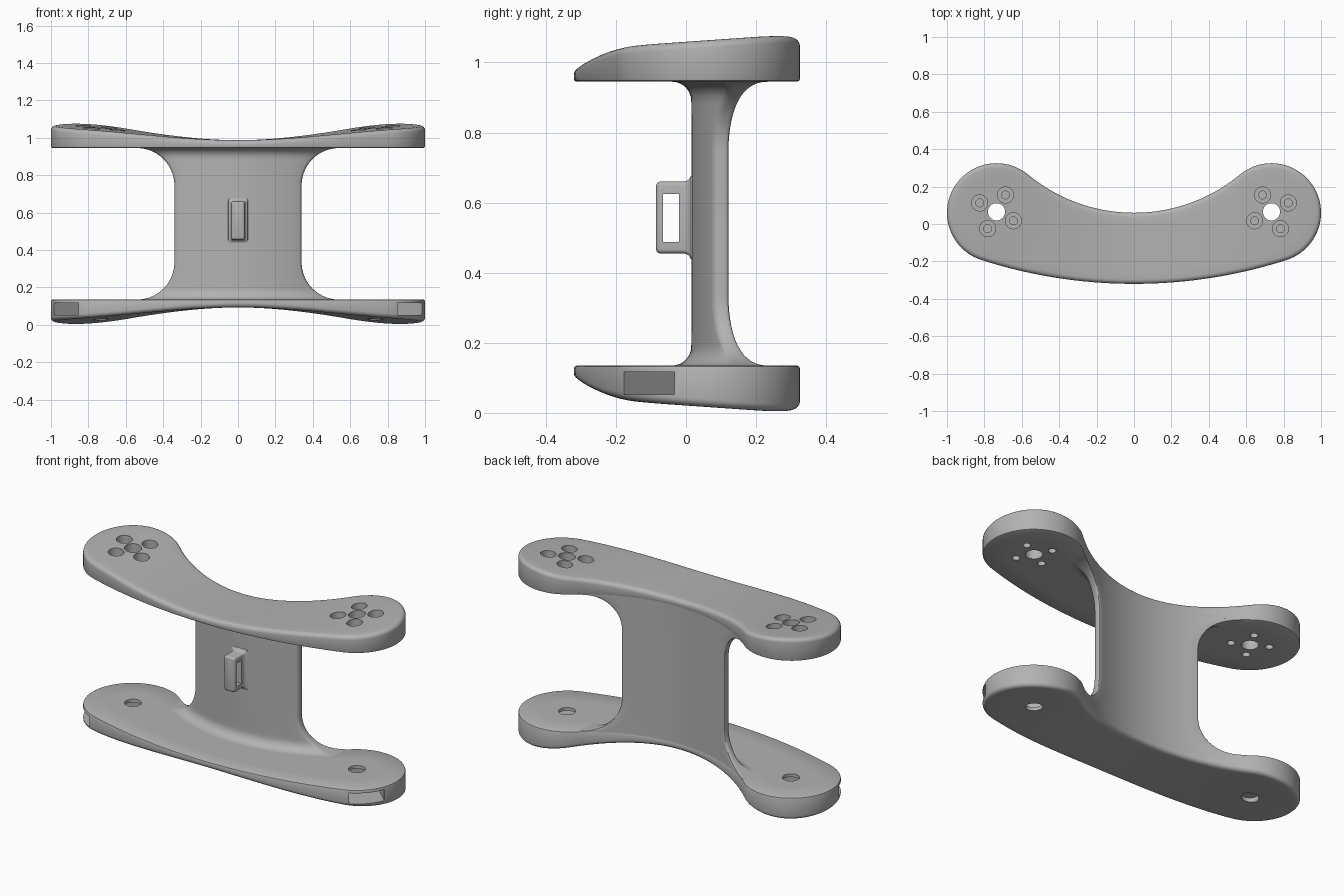
import bpy, bmesh, math
from mathutils import Matrix, Vector

if "Cube" in bpy.data.objects:
    bpy.data.objects.remove(bpy.data.objects["Cube"], do_unlink=True)

grey = bpy.data.materials.new("plain grey")
grey.use_nodes = True
COLOUR = (0.45, 0.45, 0.45, 1)
grey.diffuse_color = COLOUR
grey.node_tree.nodes["Principled BSDF"].inputs["Base Color"].default_value = COLOUR

HEIGHT = 1.08
INNER = 0.945                       # underside of the upper plate
LOBE = Vector((0.735, 0.06))        # centre of the rounded plate end
LOBE_R = 0.265
BACK_Y, FRONT_Y = 0.06, -0.32       # plate edges on the middle line


def make_object(name, bm):
    mesh = bpy.data.meshes.new(name)
    bm.to_mesh(mesh)
    bm.free()
    mesh.materials.append(grey)
    obj = bpy.data.objects.new(name, mesh)
    bpy.context.collection.objects.link(obj)
    return obj


def skin(name, loops, cap):
    """Join matching closed loops of points with quads."""
    bm = bmesh.new()
    rows = [[bm.verts.new(p) for p in loop] for loop in loops]
    n = len(rows[0])
    for a, b in zip(rows, rows[1:]):
        for i in range(n):
            j = (i + 1) % n
            bm.faces.new((a[i], a[j], b[j], b[i]))
    if cap:
        bm.faces.new(rows[0])
        bm.faces.new(rows[-1])
    bmesh.ops.remove_doubles(bm, verts=bm.verts, dist=1e-5)
    bmesh.ops.recalc_face_normals(bm, faces=bm.faces)
    return make_object(name, bm)


def cut(obj, cutter):
    cutter.hide_render = True
    mod = obj.modifiers.new("cut", 'BOOLEAN')
    mod.operation = 'DIFFERENCE'
    mod.solver = 'EXACT'
    mod.object = cutter
    bpy.context.view_layer.objects.active = obj
    bpy.ops.object.modifier_apply(modifier=mod.name)
    bpy.data.objects.remove(cutter, do_unlink=True)


def drill(obj, x, y, radius, z0, z1):
    bm = bmesh.new()
    bmesh.ops.create_cone(bm, cap_ends=True, segments=32, radius1=radius, radius2=radius,
                          depth=z1 - z0, matrix=Matrix.Translation((x, y, (z0 + z1) / 2)))
    cut(obj, make_object("drill_cutter", bm))


def cut_box(obj, centre, size, angle=0):
    bm = bmesh.new()
    bmesh.ops.create_cube(bm, size=1, matrix=Matrix.Translation(centre)
                          @ Matrix.Rotation(angle, 4, 'Z') @ Matrix.Diagonal((*size, 1)))
    cut(obj, make_object("box_cutter", bm))


def rounded_rect(x0, x1, y0, y1, r, steps=4, fill=16):
    """Closed rounded rectangle, its long x sides subdivided."""
    pts = []
    corners = ((x1 - r, y0 + r, -90), (x1 - r, y1 - r, 0), (x0 + r, y1 - r, 90), (x0 + r, y0 + r, 180))
    for k, (cx, cy, start) in enumerate(corners):
        for s in range(steps + 1):
            a = math.radians(start + 90 * s / steps)
            pts.append((cx + r * math.cos(a), cy + r * math.sin(a)))
        if k in (1, 3):
            a, b = (x1 - r, x0 + r) if k == 1 else (x0 + r, x1 - r)
            y = y1 if k == 1 else y0
            pts += [(a + (b - a) * i / fill, y) for i in range(1, fill)]
    return pts


# Plate outline: two lobes joined by tangent arcs
dx, df, db = LOBE.x, LOBE.y - FRONT_Y, LOBE.y - BACK_Y
front_r = (dx**2 + df**2 - LOBE_R**2) / (2 * (df - LOBE_R))
back_r = (dx**2 + db**2 - LOBE_R**2) / (2 * (LOBE_R + db))
front_c = Vector((0, FRONT_Y + front_r))
back_c = Vector((0, BACK_Y + back_r))


def polar(centre, r, a):
    return Vector((centre.x + r * math.cos(a), centre.y + r * math.sin(a)))


def plate_outline(n=20, lobe_steps=40):
    """Pairs of outline point and the spine point it leans to."""
    fa = math.atan2(LOBE.y - front_c.y, dx)
    ba = math.atan2(LOBE.y - back_c.y, dx)
    quarter = math.pi / 2

    def spine(t):
        return Vector((dx * t, -0.13 + (LOBE.y + 0.13) * t * t))
    half = [(polar(front_c, front_r, -quarter + (fa + quarter) * i / n), spine(i / n)) for i in range(n + 1)]
    half += [(polar(LOBE, LOBE_R, fa + (ba + math.pi - fa) * i / lobe_steps), LOBE.copy())
             for i in range(1, lobe_steps)]
    half += [(polar(back_c, back_r, -quarter + (ba + quarter) * i / n), spine(i / n)) for i in range(n, -1, -1)]
    left = [(Vector((-p.x, p.y)), Vector((-s.x, s.y))) for p, s in half[-2:0:-1]]
    return half + left


def outer_height(x, y):
    t = min(abs(x) / 0.95, 1)
    return 0.987 + t * t * (3 - 2 * t) * (0.072 + 0.07 * y)


def make_plate(name, flip):
    outline = plate_outline()
    # Each ring: inset distance, inset fraction, drop below the outer face (None = inner face)
    rings = [(0, 1, None, 0), (0, 0.5, None, 0), (0.008, 0, None, 0), (0.002, 0, None, 0.003), (0, 0, None, 0.008)]
    for i in range(6):
        a = math.pi / 2 * i / 5
        rings.append((0.025 * (1 - math.cos(a)), 0, 0.022 * (1 - math.sin(a)), 0))
    rings += [(0.025, f, 0, 0) for f in (0.2, 0.4, 0.6, 0.8)] + [(0, 1, 0, 0)]
    loops = []
    for dist, frac, drop, lift in rings:
        loop = []
        for p, s in outline:
            q = p + (s - p).normalized() * dist
            q = q.lerp(s, frac)
            z = INNER + lift if drop is None else outer_height(q.x, q.y) - drop
            loop.append((q.x, q.y, HEIGHT - z if flip else z))
        loops.append(loop)
    return skin(name, loops, False)


upper_plate = make_plate("upper_plate", False)
lower_plate = make_plate("lower_plate", True)

# Centre holes, counterbored screw holes and side pockets
for side in (-1, 1):
    hx, hy = side * LOBE.x, LOBE.y + 0.005
    drill(upper_plate, hx, hy, 0.046, 0.9, 1.2)
    for k in range(4):
        a = math.radians(62 + 90 * k)
        sx, sy = hx - side * 0.102 * math.cos(a), hy + 0.102 * math.sin(a)
        drill(upper_plate, sx, sy, 0.043, 0.985, 1.2)
        drill(upper_plate, sx, sy, 0.021, 0.9, 1.1)
    drill(lower_plate, hx, hy, 0.046, -0.1, 0.2)
    out = Vector((side * 0.73, -0.68)).normalized()
    mid = Vector((hx, hy)) + out * 0.12
    cut_box(lower_plate, (mid.x, mid.y, 0.084), (0.44, 0.195, 0.064), math.atan2(out.y, out.x))

# Curved web between the plates, flaring into both
half_rows = [0.2 * (1 - math.cos(math.pi / 2 * i / 14)) for i in range(15)]


def quarter_flare(d, r):
    return r - math.sqrt(max(0, r * r - (r - min(d, r))**2))


def web_loop(z, d):
    w = 0.34 + quarter_flare(d, 0.2)
    thick = 0.043 + quarter_flare(d, 0.055)
    loop = []
    for x, o in rounded_rect(-w, w, 0, thick, 0.014):
        loop.append((x, back_c.y - math.sqrt((back_r + 0.002 + o)**2 - x * x), z))
    return loop


low = HEIGHT - INNER
web_rows = [(low - 0.015, 0)] + [(low + d, d) for d in half_rows]
web_rows += [(HEIGHT - z, d) for z, d in reversed(web_rows)]
web = skin("curved_web", [web_loop(z, d) for z, d in web_rows], True)

# Strap loop on the front of the web
loop_rows = [(-0.085, -0.010), (-0.083, -0.005), (-0.078, -0.001), (-0.073, 0), (-0.008, 0),
             (0.002, 0.002), (0.009, 0.007), (0.014, 0.016), (0.03, 0.018)]
strap_loop = skin("strap_loop", [
    [(x, y, z) for x, z in rounded_rect(-0.036 - g, 0.036 + g, 0.455 - g, 0.66 + g, 0.012, fill=2)]
    for y, g in loop_rows], True)
cut_box(strap_loop, (0, -0.043, 0.556), (0.3, 0.046, 0.138))

# Smooth curved faces, keep the rims crisp
bpy.ops.object.select_all(action='DESELECT')
for obj in (upper_plate, lower_plate, web, strap_loop):
    obj.select_set(True)
bpy.context.view_layer.objects.active = web
bpy.ops.object.shade_smooth_by_angle(angle=math.radians(32))
